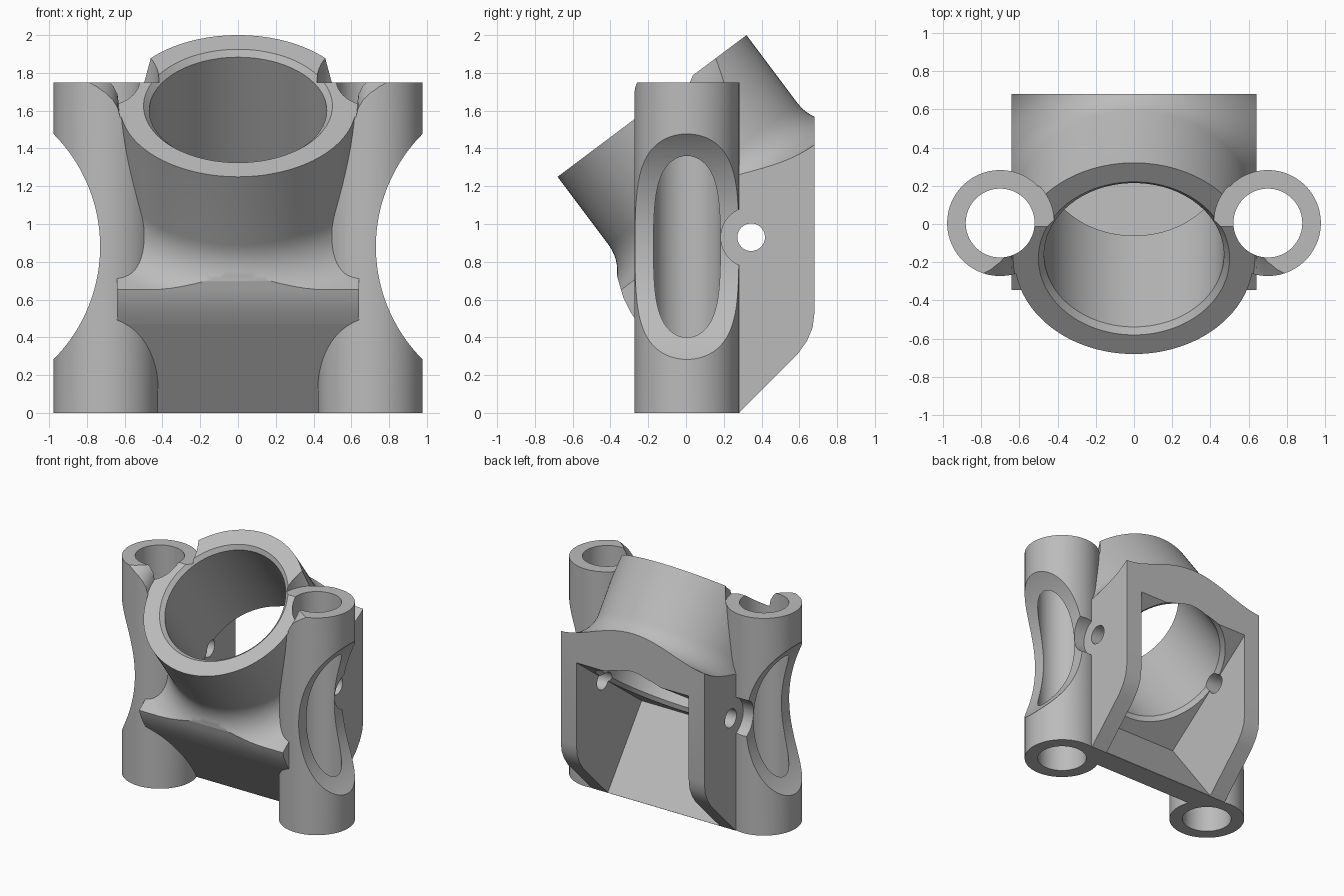
import bpy, bmesh, math
from mathutils import Matrix, Vector

if "Cube" in bpy.data.objects:
    bpy.data.objects.remove(bpy.data.objects["Cube"], do_unlink=True)

# Single material
grey = bpy.data.materials.new("mid grey")
grey.use_nodes = True
COLOUR = (0.5, 0.5, 0.5, 1)
grey.diffuse_color = COLOUR
grey.node_tree.nodes["Principled BSDF"].inputs["Base Color"].default_value = COLOUR

# Frame of the tilted socket: local z is its axis, origin at the rim centre
TILT = Matrix.Translation((0, -0.18, 1.625)) @ Matrix.Rotation(math.asin(0.6), 4, 'X')
WALL = 0.64


def finish(bm, name, matrix=Matrix()):
    bmesh.ops.transform(bm, matrix=matrix, verts=bm.verts)
    bmesh.ops.recalc_face_normals(bm, faces=bm.faces)
    mesh = bpy.data.meshes.new(name)
    bm.to_mesh(mesh)
    bm.free()
    mesh.materials.append(grey)
    ob = bpy.data.objects.new(name, mesh)
    bpy.context.collection.objects.link(ob)
    return ob


def lathe(name, profile, matrix=Matrix(), sides=96):
    """Solid of revolution from (radius, height) points."""
    bm = bmesh.new()
    rings = []
    for r, z in profile:
        angles = [math.tau * i / sides for i in range(sides)]
        rings.append([bm.verts.new((r * math.cos(a), r * math.sin(a), z)) for a in angles])
    for a, b in zip(rings, rings[1:]):
        for i in range(sides):
            j = (i + 1) % sides
            bm.faces.new((a[i], a[j], b[j], b[i]))
    bm.faces.new(rings[0])
    bm.faces.new(rings[-1])
    return finish(bm, name, matrix)


def prism(name, outline, half_width, matrix=Matrix()):
    """Extrude a (y, z) outline along x."""
    bm = bmesh.new()
    face = bm.faces.new([bm.verts.new((-half_width, y, z)) for y, z in outline])
    moved = bmesh.ops.extrude_face_region(bm, geom=[face])["geom"]
    verts = [v for v in moved if isinstance(v, bmesh.types.BMVert)]
    bmesh.ops.translate(bm, vec=(2 * half_width, 0, 0), verts=verts)
    return finish(bm, name, matrix)


def combine(target, other, operation='DIFFERENCE'):
    """Apply a boolean and discard the second object."""
    mod = target.modifiers.new("boolean", 'BOOLEAN')
    mod.operation, mod.solver, mod.object = operation, 'EXACT', other
    bpy.context.view_layer.update()
    graph = bpy.context.evaluated_depsgraph_get()
    mesh = bpy.data.meshes.new_from_object(target.evaluated_get(graph))
    target.modifiers.clear()
    target.data = mesh
    bpy.data.objects.remove(other, do_unlink=True)


def across(x, y, z, axis):
    return Matrix.Translation((x, y, z)) @ Matrix.Rotation(math.pi / 2, 4, axis)


def tilted(u, depth):
    p = TILT @ Vector((0, u, -depth))
    return p.y, p.z


# Socket tube flaring into the body, trimmed to the side outline
fillet = 0.23
flare = [(1.7, -2.6), (1.7, -0.68)]
for i in range(13):
    a = math.pi / 2 * i / 12
    flare.append((0.625 + fillet * (1 - math.sin(a)), -0.45 - fillet * math.cos(a)))
flare.append((0.625, 0))
body = lathe("bracket_body", flare, TILT, 128)
outline = [(0.10, 0)]
outline += [tilted(u, d) for u, d in
            ((-0.75, 0.88), (-0.745, 0.8), (-0.73, 0.72), (-0.70, 0.64), (-0.66, 0.54), (-0.66, -0.2))]
outline += [(-0.83, 2.4), (0.68, 2.4), (0.68, 0.53), (0.67, 0.45), (0.64, 0.38), (0.59, 0.31), (0.28, 0)]
combine(body, prism("side_outline", outline, WALL), 'INTERSECT')

# Upright rod sleeves, each scooped on the outside
for s in (-1, 1):
    place = Matrix.Translation((s * 0.70, 0.005, 0))
    combine(body, lathe("rod_clearance", [(0.282, 1.75), (0.282, 2.5)], place))
    sleeve = lathe("rod_sleeve", [(0.277, 0), (0.277, 1.75)], place)
    horn = [(0.632, 0), (0.64, 0.04), (0.665, 0.08), (0.70, 0.11), (0.75, 0.135), (0.85, 0.165), (0.85, 0.7)]
    combine(sleeve, lathe("rim_clearance", horn, TILT))
    combine(sleeve, lathe("outer_scoop", [(0.845, -0.5), (0.845, 0.5)],
                          across(s * 1.575, 0, 0.88, 'X'), 192))
    washer = [(0.16, 0), (0.16, 0.5)]
    combine(sleeve, lathe("screw_clearance", washer,
                          across(s * WALL - (0.5 if s < 0 else 0), 0.345, 0.93, 'Y'), 64))
    combine(body, sleeve, 'UNION')

# Rear pocket following the socket axis
pocket = [(-0.604, -0.856), (1.6, -0.856), (1.6, -2.8), (-0.604, -2.8)]
combine(body, prism("rear_pocket", pocket, 0.5, TILT))

# Socket bore with chamfered ends
bore = [(0.50, -1.0), (0.50, -0.856), (0.47, -0.826), (0.47, -0.03), (0.50, 0), (0.50, 0.02)]
combine(body, lathe("socket_bore", bore, TILT, 128))

# Rod bores and cross hole
for s in (-1, 1):
    combine(body, lathe("rod_bore", [(0.18, -0.2), (0.18, 2.2)],
                        Matrix.Translation((s * 0.70, 0.005, 0))))
combine(body, lathe("cross_hole", [(0.073, -1.2), (0.073, 1.2)],
                    across(0, 0.345, 0.93, 'Y'), 48))

# Clean up and shade
bm = bmesh.new()
bm.from_mesh(body.data)
bmesh.ops.remove_doubles(bm, verts=bm.verts, dist=0.0002)
bm.to_mesh(body.data)
bm.free()
bpy.ops.object.select_all(action='DESELECT')
body.select_set(True)
bpy.context.view_layer.objects.active = body
bpy.ops.object.shade_smooth_by_angle(angle=math.radians(30))
